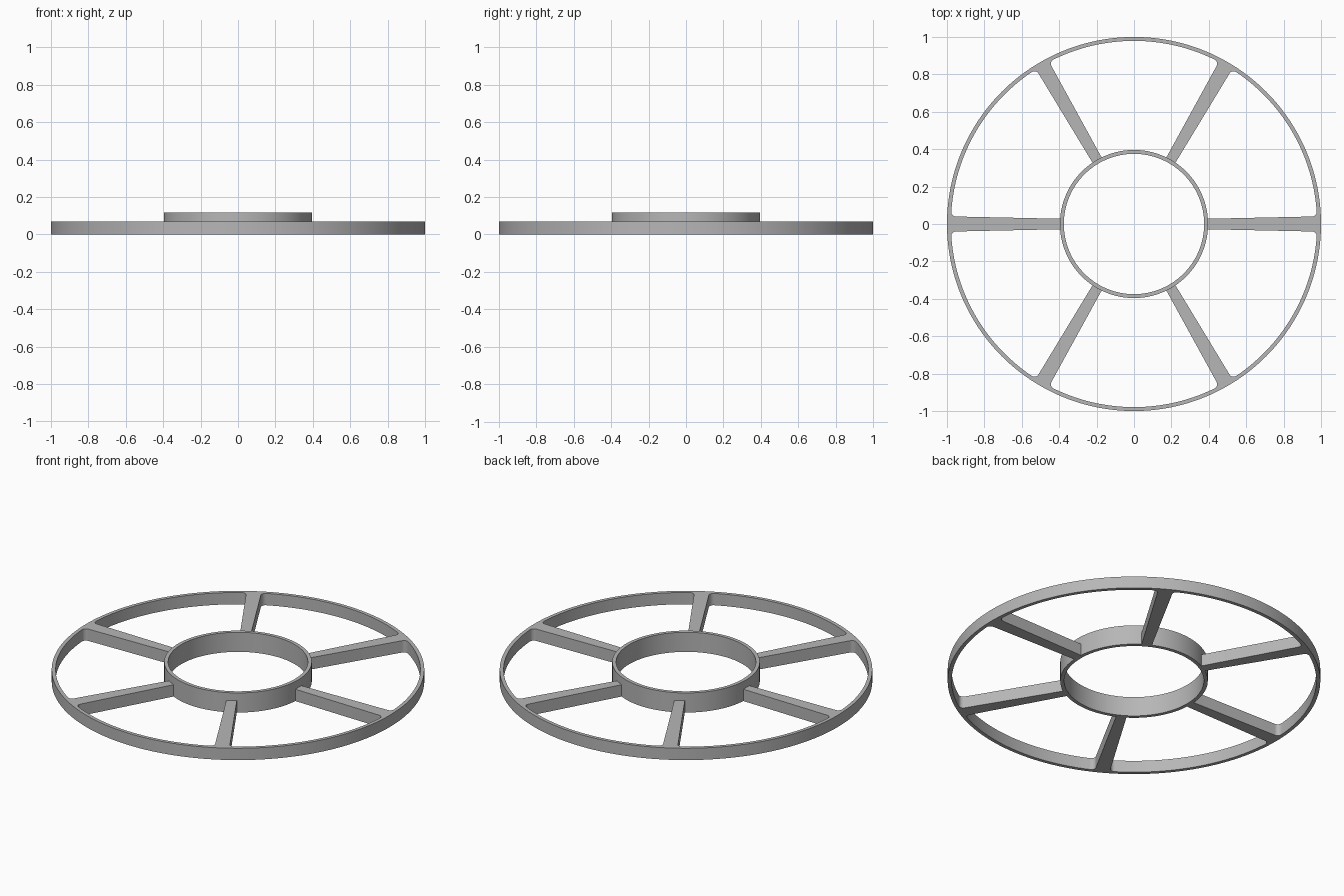
import bpy, bmesh
from math import sin, cos, pi, atan2, sqrt, radians

cube = bpy.data.objects.get("Cube")
if cube:
    bpy.data.objects.remove(cube)

RIM_OUT, RIM_IN, RIM_H = 1.0, 0.979, 0.07
HUB_OUT, HUB_IN, HUB_H = 0.396, 0.375, 0.116
SPOKES, FILLET = 6, 0.025
HUB_HALF, RIM_HALF = 0.028, 0.04

grey = bpy.data.materials.new("plain grey")
grey.use_nodes = True
colour = (0.47, 0.47, 0.47, 1)
grey.diffuse_color = colour
grey.node_tree.nodes["Principled BSDF"].inputs["Base Color"].default_value = colour


def finish(name, bm):
    bmesh.ops.recalc_face_normals(bm, faces=bm.faces)
    mesh = bpy.data.meshes.new(name)
    bm.to_mesh(mesh)
    bm.free()
    mesh.materials.append(grey)
    obj = bpy.data.objects.new(name, mesh)
    bpy.context.collection.objects.link(obj)
    bpy.ops.object.select_all(action='DESELECT')
    obj.select_set(True)
    bpy.context.view_layer.objects.active = obj
    bpy.ops.object.shade_smooth_by_angle(angle=radians(30))
    return obj


def ring(name, outer, inner, height, sides):
    """Lathe a rectangular section round the z axis."""
    bm = bmesh.new()
    section = [(inner, 0), (outer, 0), (outer, height), (inner, height)]
    loops = [[bm.verts.new((r * cos(2 * pi * i / sides), r * sin(2 * pi * i / sides), z))
              for r, z in section] for i in range(sides)]
    for a, b in zip(loops, loops[1:] + loops[:1]):
        for k in range(4):
            n = (k + 1) % 4
            bm.faces.new((a[k], b[k], b[n], a[n]))
    return finish(name, bm)


def spoke_outline():
    """Tapered spoke along +x, flaring into the rim with a fillet."""
    cy = RIM_HALF + FILLET
    cx = sqrt((RIM_IN - FILLET) ** 2 - cy ** 2)
    start, end = -pi / 2, atan2(cy, cx)
    half = [(HUB_OUT - 0.006, HUB_HALF)]
    for i in range(9):
        a = start + (end - start) * i / 8
        half.append((cx + FILLET * cos(a), cy + FILLET * sin(a)))
    # Edge that sinks slightly into the rim, following its curve
    edge_r = RIM_IN + 0.004
    for i in range(4):
        a = end * (1 - i / 4)
        half.append((edge_r * cos(a), edge_r * sin(a)))
    return half + [(edge_r, 0)] + [(x, -y) for x, y in reversed(half)]


# Rim and raised hub
ring("outer_rim", RIM_OUT, RIM_IN, RIM_H, 192)
ring("hub_ring", HUB_OUT, HUB_IN, HUB_H, 128)

# Spokes
outline = spoke_outline()
for s in range(SPOKES):
    bm = bmesh.new()
    face = bm.faces.new([bm.verts.new((x, y, 0)) for x, y in outline])
    new = bmesh.ops.extrude_face_region(bm, geom=[face], use_keep_orig=True)
    top = [v for v in new["geom"] if isinstance(v, bmesh.types.BMVert)]
    bmesh.ops.translate(bm, verts=top, vec=(0, 0, RIM_H))
    spoke = finish(f"spoke_{s + 1}", bm)
    spoke.rotation_euler.z = 2 * pi * s / SPOKES
